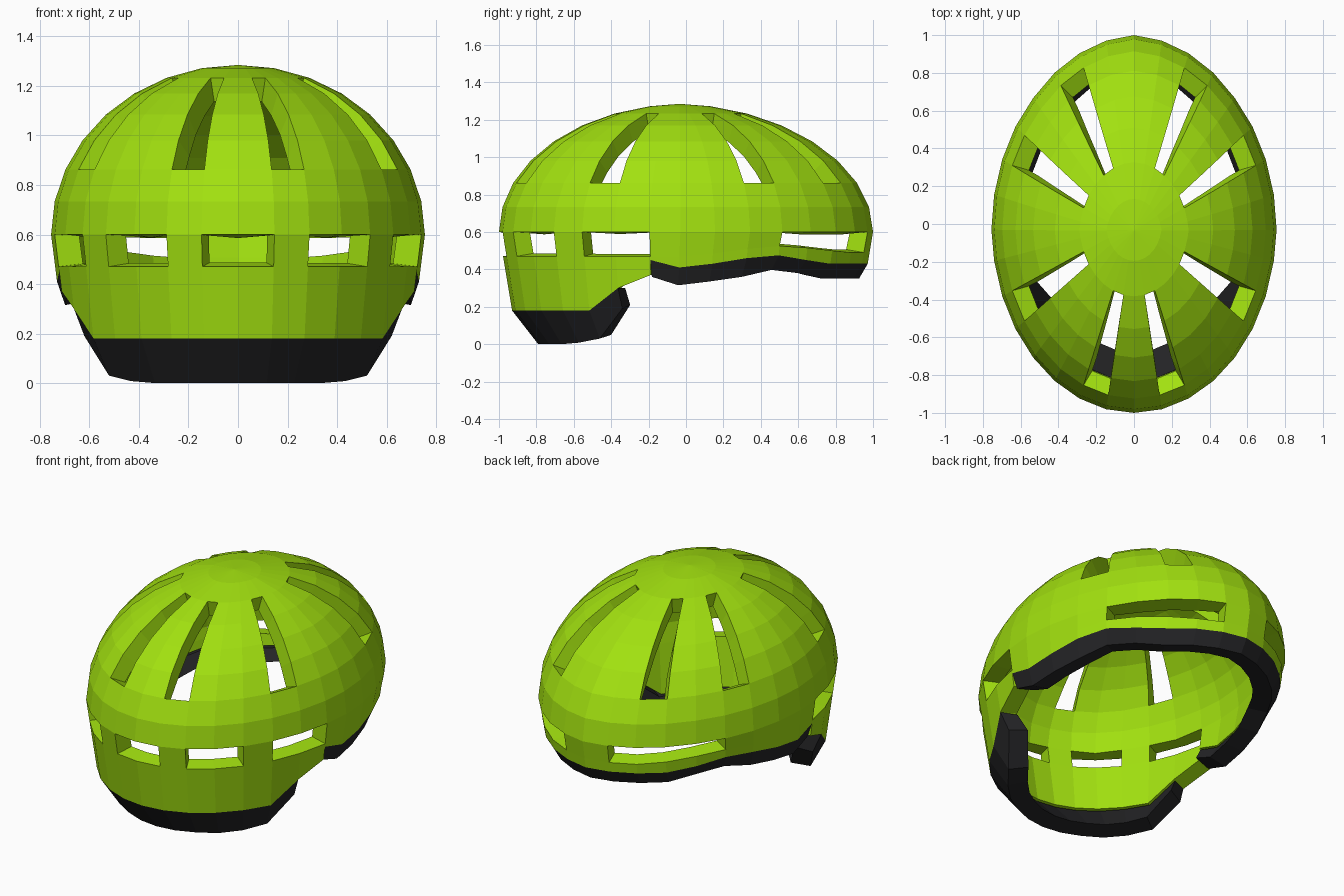
import bpy, bmesh
from math import sin, cos, pi, radians

if "Cube" in bpy.data.objects:
    bpy.data.objects.remove(bpy.data.objects["Cube"])

STEP = pi / 16                      # 32 columns, index k runs from front (0) to back (16)
EQ, HGT, WX, WY = 0.6, 0.685, 0.755, 1.0

# per-column profiles, front to back
SHIFT = [0] * 8 + [.03, .04, .04, .04, .04, .03, .02, .01, 0]
SHELL_END = [.18] * 6 + [.30, .45, .41, .43, .46, .475, .45, .43, .43, .43, .43]
VENT_LOW = [.47] * 9 + [.485, .51, .525, .515, .50, .49, .49, .49]
TRIM_END = [0, 0, 0, 0, .008, .03, .19, .36, .315, .335, .36, .397, .38, .35, .35, .35, .35]
TRIM_SCALE = [.79, .79, .79, .80, .81, .83, .89, .935] + [.925] * 9

# openings: column indices on one half (mirrored)
SLOTS = {1, 5, 10, 13}
VENTS = {0, 2, 3, 5, 6, 11, 12, 13, 14}


def material(name, rgb):
    m = bpy.data.materials.new(name)
    m.diffuse_color = (*rgb, 1)
    m.use_nodes = True
    m.node_tree.nodes["Principled BSDF"].inputs["Base Color"].default_value = m.diffuse_color
    return m


def ring_point(k, side, scale, z, shift, inset=0.0):
    a = k * STEP
    return (side * (WX * scale - inset) * sin(a),
            -(WY * scale - inset) * cos(a) - shift, z)


def dome_point(k, side, row):
    e = radians(11.25 * row)
    t = sin(e) ** 2
    top = 0 if k < 8 else (.035 if k == 8 else .065)
    return ring_point(k, side, cos(e), EQ + HGT * sin(e), SHIFT[k] * (1 - t) + top * t)


def wall_scale(z):
    return 1 - .07 * (EQ - z) / .42


def low_point(k, side, z, inset=0.0):
    return ring_point(k, side, wall_scale(z), z, SHIFT[k] * 1.2, inset)


def make_object(name, polys, mat):
    bm = bmesh.new()
    for poly in polys:
        bm.faces.new([bm.verts.new(p) for p in poly])
    bmesh.ops.remove_doubles(bm, verts=bm.verts, dist=1e-4)
    bmesh.ops.recalc_face_normals(bm, faces=bm.faces)
    me = bpy.data.meshes.new(name)
    bm.to_mesh(me)
    bm.free()
    me.materials.append(mat)
    ob = bpy.data.objects.new(name, me)
    bpy.context.collection.objects.link(ob)
    return ob


green = material("lime_green", (.36, .75, .005))
black = material("black_rubber", (.018, .018, .02))

# outer shell: dome, vent band and lower skirt
polys = []
for side in (-1, 1):
    for j in range(16):
        k = j + 1
        for r in range(7):
            if j in SLOTS and 2 <= r <= 5:
                continue
            polys.append([dome_point(j, side, r), dome_point(k, side, r),
                          dome_point(k, side, r + 1), dome_point(j, side, r + 1)])
        polys.append([dome_point(j, side, 7), dome_point(k, side, 7),
                      (0, -.035, EQ + HGT)])
        va, vb = low_point(j, side, VENT_LOW[j]), low_point(k, side, VENT_LOW[k])
        if j not in VENTS:
            polys.append([dome_point(j, side, 0), dome_point(k, side, 0), vb, va])
        skirt = [va, vb, low_point(k, side, SHELL_END[k]), low_point(j, side, SHELL_END[j])]
        if j == 6:                  # shell is exposed in the gap between the trims
            skirt.insert(3, low_point(k, side, .37))
        polys.append(skirt)
shell = make_object("helmet_shell", polys, green)
sol = shell.modifiers.new("thickness", 'SOLIDIFY')
sol.thickness = .1
sol.offset = -1


# edge trim: four-sided section swept along the shell edge
def trim_section(k, side):
    g, b, s = SHELL_END[k], TRIM_END[k], TRIM_SCALE[k]
    sh = SHIFT[k] * 1.4
    return [low_point(k, side, g), ring_point(k, side, s, b, sh),
            ring_point(k, side, s, b + .02, sh, .11), low_point(k, side, g, .1)]


def make_trim(name, stations):
    secs = [trim_section(abs(k) if abs(k) <= 16 else 32 - abs(k), s) for k, s in stations]
    polys = [secs[0], secs[-1]]
    for p, q in zip(secs, secs[1:]):
        for i in range(4):
            n = (i + 1) % 4
            polys.append([p[i], q[i], q[n], p[n]])
    return make_object(name, polys, black)


make_trim("front_trim", [(k, -1) for k in range(6, 0, -1)] + [(k, 1) for k in range(7)])
make_trim("rear_trim", [(k, -1) for k in range(7, 16)] + [(k, 1) for k in range(16, 6, -1)])
